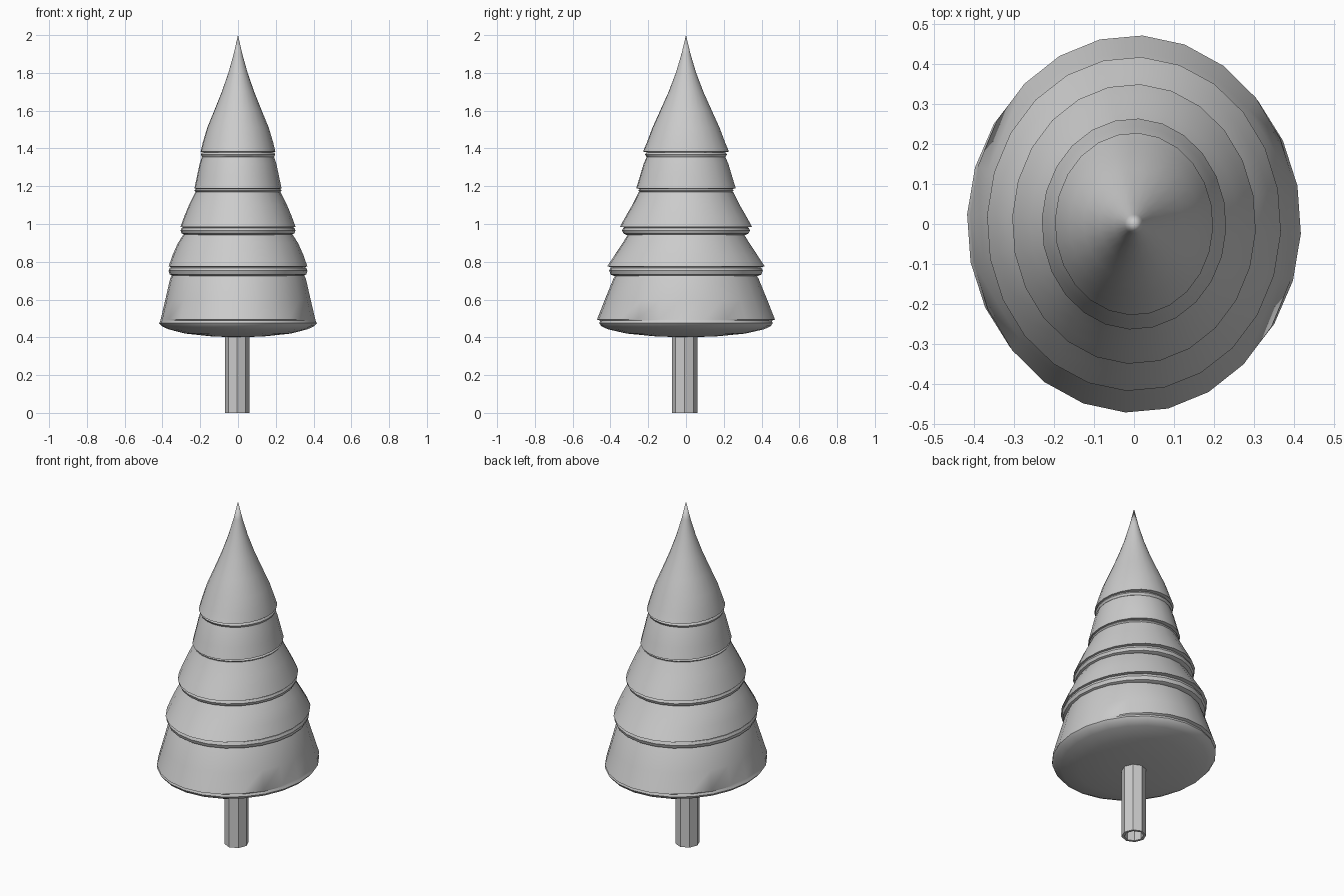
import bpy, bmesh
from math import sin, cos, radians, tau

old = bpy.data.objects.get("Cube")
if old:
    bpy.data.objects.remove(old, do_unlink=True)

grey = bpy.data.materials.new("light grey")
grey.use_nodes = True
colour = (0.6, 0.6, 0.6, 1)
grey.diffuse_color = colour
grey.node_tree.nodes["Principled BSDF"].inputs["Base Color"].default_value = colour


def lathe(name, profile, sides, turn=0, centre=(0, 0), closed=False, angle=35):
    """Spin (x radius, y radius, z) points into an oval solid."""
    bm = bmesh.new()
    rings = []
    for rx, ry, z in profile:
        if rx == 0:
            rings.append([bm.verts.new((*centre, z))] * sides)
            continue
        steps = [radians(turn) + tau * i / sides for i in range(sides)]
        rings.append([bm.verts.new((centre[0] + rx * cos(a), centre[1] + ry * sin(a), z))
                      for a in steps])
    pairs = list(zip(rings, rings[1:]))
    if closed:
        pairs.append((rings[-1], rings[0]))
    for low, high in pairs:
        for i in range(sides):
            j = (i + 1) % sides
            bm.faces.new(list(dict.fromkeys((low[i], low[j], high[j], high[i]))))
    bmesh.ops.recalc_face_normals(bm, faces=bm.faces)
    mesh = bpy.data.meshes.new(name)
    bm.to_mesh(mesh)
    bm.free()
    mesh.materials.append(grey)
    obj = bpy.data.objects.new(name, mesh)
    bpy.context.collection.objects.link(obj)
    if angle:
        bpy.ops.object.select_all(action='DESELECT')
        obj.select_set(True)
        bpy.context.view_layer.objects.active = obj
        bpy.ops.object.shade_smooth_by_angle(angle=radians(angle))
    return obj


def tier(name, rx, ry, z, upper, lip=0.04):
    """Rounded rim under a flared skirt that narrows through the upper points."""
    rim = [(0, 0, z - lip), (rx - .025, ry - .035, z - lip - .005),
           (rx - .006, ry - .018, z - lip + .003), (rx, ry - .011, z - lip * .5),
           (rx - .006, ry - .018, z - lip * .15), (rx - .015, ry - .025, z - .003)]
    return lathe(name, rim + [(rx, ry, z)] + upper, 24, -3)


# Foliage, from the wide domed bottom to the pointed top
lathe("bottom_tier", [(0, 0, .4), (.14, .16, .405), (.28, .315, .42), (.37, .415, .443),
                      (.405, .45, .46), (.418, .46, .475), (.412, .455, .488),
                      (.41, .472, .494), (.385, .43, .6), (.36, .385, .71),
                      (.33, .35, .77), (0, 0, .78)], 24, -3)
tier("lower_tier", .368, .418, .775,
     [(.345, .375, .84), (.318, .335, .9), (.285, .305, .95), (0, 0, .96)], .045)
tier("middle_tier", .305, .35, .985,
     [(.285, .32, 1.04), (.26, .285, 1.1), (.225, .25, 1.17), (0, 0, 1.18)], .038)
tier("upper_tier", .231, .264, 1.188,
     [(.218, .245, 1.25), (.203, .224, 1.32), (.185, .2, 1.375), (0, 0, 1.38)], .022)
tier("top_tier", .198, .228, 1.383,
     [(.187, .208, 1.43), (.163, .178, 1.51), (.126, .137, 1.6), (.086, .092, 1.7),
      (.051, .054, 1.8), (.023, .024, 1.9), (0, 0, 2)], .03)

# Hollow faceted trunk
lathe("trunk", [(.065, .067, 0), (.065, .067, .43), (.05, .052, .43), (.05, .052, 0)],
      8, 0, (-.005, -.007), closed=True, angle=0)
